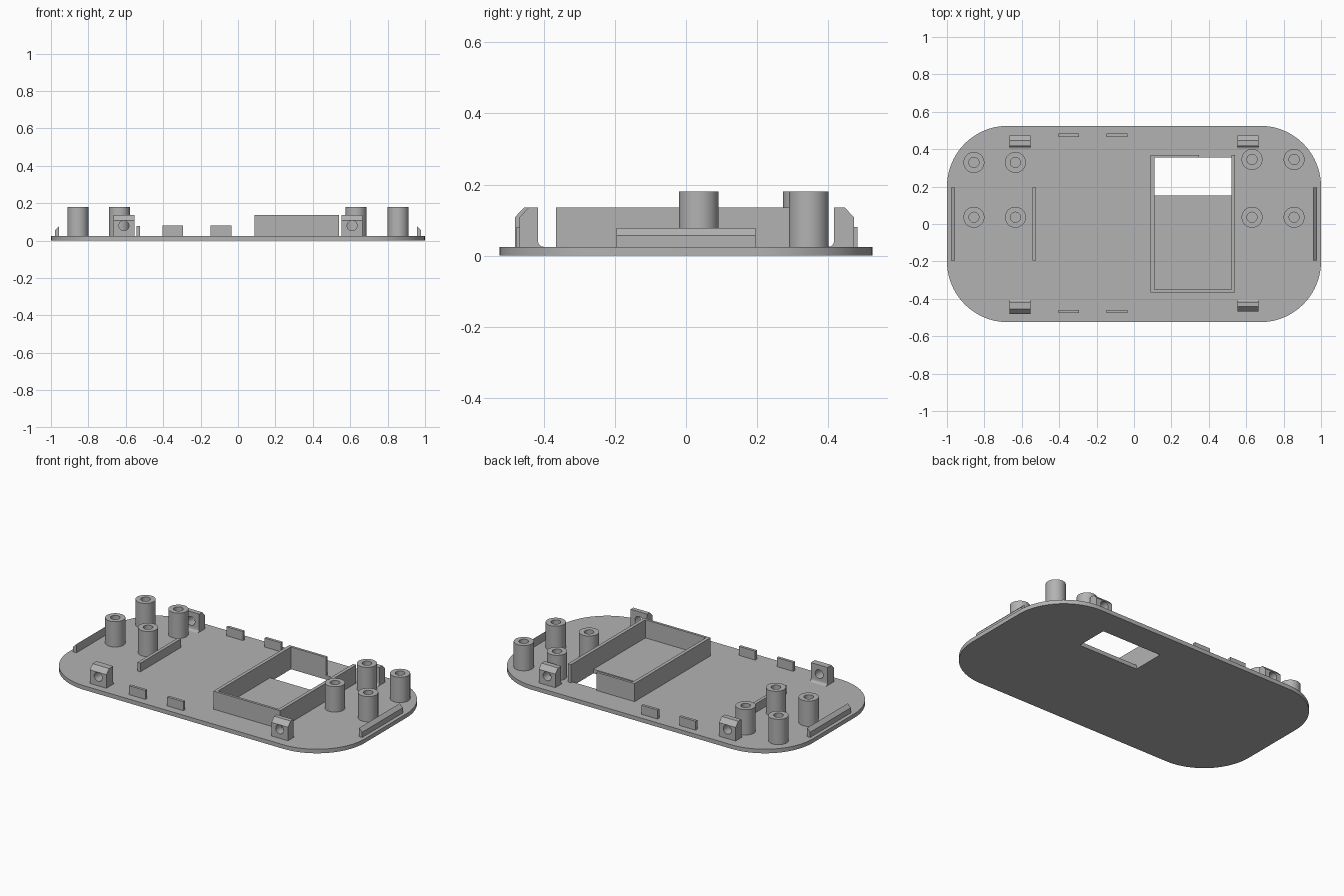
import bpy, bmesh
from math import cos, sin, pi, radians

if "Cube" in bpy.data.objects:
    bpy.data.objects.remove(bpy.data.objects["Cube"])

grey = bpy.data.materials.new("plain_grey")
grey.use_nodes = True
grey.diffuse_color = (0.45, 0.45, 0.45, 1)
grey.node_tree.nodes["Principled BSDF"].inputs["Base Color"].default_value = grey.diffuse_color

PLATE = 0.025   # top of the base plate
SINK = 0.015    # parts start slightly inside the plate


def finish(name, bm, smooth=False):
    bmesh.ops.recalc_face_normals(bm, faces=bm.faces)
    mesh = bpy.data.meshes.new(name)
    bm.to_mesh(mesh)
    bm.free()
    mesh.materials.append(grey)
    obj = bpy.data.objects.new(name, mesh)
    bpy.context.collection.objects.link(obj)
    if smooth:
        bpy.ops.object.select_all(action='DESELECT')
        obj.select_set(True)
        bpy.context.view_layer.objects.active = obj
        bpy.ops.object.shade_smooth_by_angle(angle=radians(35))
    return obj


def prism(name, profile, axis, lo, hi, smooth=False):
    """Extrude a closed 2D profile along one axis."""
    place = {'x': lambda a, b, t: (t, a, b),
             'y': lambda a, b, t: (a, t, b),
             'z': lambda a, b, t: (a, b, t)}[axis]
    bm = bmesh.new()
    low, high = [[bm.verts.new(place(a, b, t)) for a, b in profile] for t in (lo, hi)]
    bm.faces.new(low)
    bm.faces.new(high)
    for i in range(len(low)):
        j = (i + 1) % len(low)
        bm.faces.new((low[i], low[j], high[j], high[i]))
    return finish(name, bm, smooth)


def box(name, x0, x1, y0, y1, top, bottom=SINK):
    return prism(name, [(x0, y0), (x1, y0), (x1, y1), (x0, y1)], 'z', bottom, top)


def arc(cx, cy, r, start, end, steps):
    angles = [radians(start + (end - start) * i / steps) for i in range(steps + 1)]
    return [(cx + r * cos(a), cy + r * sin(a)) for a in angles]


def cut(obj, cutter):
    cutter.hide_render = True
    cutter.hide_set(True)
    mod = obj.modifiers.new("cut", 'BOOLEAN')
    mod.operation = 'DIFFERENCE'
    mod.solver = 'EXACT'
    mod.object = cutter


def post(name, x, y, outer=0.056, inner=0.027, top=0.18, sides=40):
    """Hollow screw post standing on the plate."""
    section = [(outer, SINK), (outer, top), (inner, top), (inner, SINK)]
    bm = bmesh.new()
    rings = [[bm.verts.new((x + r * cos(2 * pi * i / sides), y + r * sin(2 * pi * i / sides), z))
              for i in range(sides)] for r, z in section]
    for k in range(4):
        a, b = rings[k], rings[(k + 1) % 4]
        for i in range(sides):
            j = (i + 1) % sides
            bm.faces.new((a[i], a[j], b[j], b[i]))
    return finish(name, bm, True)


# Base plate with rounded corners and a window
R = 0.325
cx, cy = 1 - R, 0.525 - R
outline = (arc(cx, cy, R, 0, 90, 20) + arc(-cx, cy, R, 90, 180, 20)
           + arc(-cx, -cy, R, 180, 270, 20) + arc(cx, -cy, R, 270, 360, 20))
plate = prism("base_plate", outline, 'z', 0, PLATE, True)
cut(plate, box("window_cutter", 0.11, 0.52, 0.152, 0.355, 0.1, -0.1))

# Walls around the window bay; the back wall is only partial
WALL = 0.136
box("bay_left_wall", 0.52, 0.541, -0.365, 0.37, WALL)
box("bay_right_wall", 0.089, 0.11, -0.365, 0.37, WALL)
box("bay_front_wall", 0.11, 0.52, -0.365, -0.35, WALL)
box("bay_back_wall", 0.11, 0.348, 0.355, 0.37, WALL)

# Screw posts, four at each end
for side, xs, back in (("right", (-0.856, -0.634), 0.329), ("left", (0.631, 0.856), 0.345)):
    for x in xs:
        post(side + "_back_post", x, back)
        post(side + "_front_post", x, 0.036)

# End ribs with sloped outer tops, and a plain inner rib
for side, s in (("left", 1), ("right", -1)):
    prism(side + "_end_rib", [(s * 0.957, SINK), (s * 0.978, SINK), (s * 0.978, 0.057),
                              (s * 0.957, 0.078)], 'y', -0.196, 0.196)
box("inner_rib", -0.543, -0.523, -0.196, 0.196, 0.078)

# Small locating tabs along both long edges
for x in (-0.348, -0.091):
    box("back_tab", x - 0.055, x + 0.055, 0.466, 0.483, 0.08)
    box("front_tab", x - 0.055, x + 0.055, -0.477, -0.46, 0.08)

# Clips: chamfered outside, filleted at the inner foot, drilled through
for name, x, s, outer in (("back_right_clip", -0.61, 1, 0.472), ("back_left_clip", 0.61, 1, 0.472),
                          ("front_right_clip", -0.61, -1, 0.481), ("front_left_clip", 0.61, -1, 0.468)):
    inner = 0.416
    fillet = arc(inner - 0.015, PLATE + 0.015, 0.015, 0, -90, 6)
    section = [(outer, SINK), (outer, 0.108), (outer - 0.026, 0.136), (inner, 0.136)]
    section += fillet + [(inner - 0.015, SINK)]
    clip = prism(name, [(s * y, z) for y, z in section], 'x', x - 0.056, x + 0.056, True)
    drill = prism(name + "_drill", arc(x, 0.08, 0.027, 0, 345, 23), 'y', s * 0.36, s * 0.52, True)
    cut(clip, drill)
